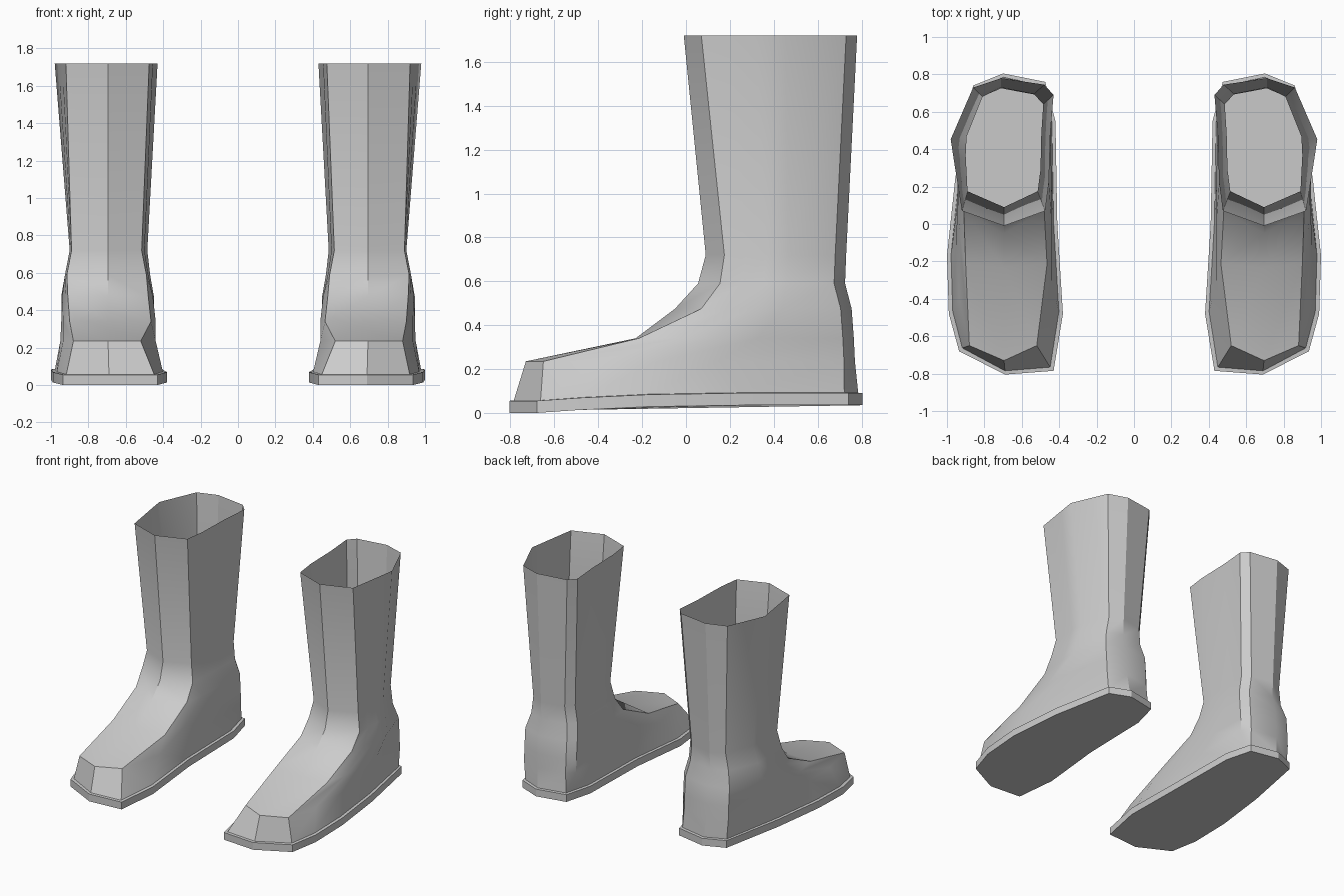
import bpy, bmesh
from math import radians

if "Cube" in bpy.data.objects:
    bpy.data.objects.remove(bpy.data.objects["Cube"])

# Sole outline of the +x boot, counter-clockwise from the toe centre
OUTLINE = [(.69, -.805), (.935, -.68), (.99, -.48), (1.0, -.17), (.955, .25), (.86, .74),
           (.70, .805), (.475, .76), (.42, .55), (.41, 0), (.38, -.48), (.43, -.785)]


def lerp(a, b, t):
    return a + (b - a) * t


def rise(y):
    """The sole lifts slightly from the ball of the foot to the heel."""
    t = min(max((y + .68) / .9, 0), 1)
    return .035 * t * (2 - t)


def sole_ring(z, sx=1.0, sy=1.0):
    return [(.69 + (x - .69) * sx, y * sy, z + rise(y)) for x, y in OUTLINE]


def upper_ring(z, front, corner, back, outer, inner):
    """Cross-section: front ridge, outer side xs, heel, inner side xs."""
    heel = back - .05
    aft = back - .09
    pts = [(.695, front)]
    pts += [(x, lerp(corner, heel, t)) for x, t in zip(outer, (0, .19, .38, .58, 1))]
    pts += [(.71, back), (inner[2] + .05, back - .035), (inner[2], aft),
            (lerp(inner[1], inner[2], .3), lerp(corner, aft, .67)),
            (inner[1], lerp(corner, aft, .25)), (inner[0], corner)]
    return [(x, y, z) for x, y in pts]


def loft(name, rings, cap_bottom=False):
    """Skin the rings, then mirror to the other foot."""
    bm = bmesh.new()
    vs = [[bm.verts.new(p) for p in r] for r in rings]
    n = len(rings[0])
    for a, b in zip(vs, vs[1:]):
        for i in range(n):
            j = (i + 1) % n
            bm.faces.new((a[i], a[j], b[j], b[i]))
    if cap_bottom:
        bm.faces.new(vs[0][::-1])
    me = bpy.data.meshes.new(name)
    bm.to_mesh(me)
    bm.free()
    ob = bpy.data.objects.new(name, me)
    bpy.context.collection.objects.link(ob)
    bpy.ops.object.select_all(action='DESELECT')
    ob.select_set(True)
    bpy.context.view_layer.objects.active = ob
    bpy.ops.object.shade_smooth_by_angle(angle=radians(30))
    ob.modifiers.new("other_foot", 'MIRROR').use_axis[0] = True
    return ob


# Soles: bottom, side wall and narrow lip
loft("boot_sole", [sole_ring(0), sole_ring(.055), sole_ring(.057, .93, .975)], True)

# Uppers: foot, instep, ankle and flared open shaft
loft("boot_upper", [
    sole_ring(.057, .93, .975),
    upper_ring(.235, -.73, -.65, .77, (.88, .935, .95, .94, .86), (.52, .44, .45)),
    upper_ring(.34, -.23, -.215, .765, (.90, .935, .945, .94, .86), (.465, .44, .45)),
    upper_ring(.475, -.05, .07, .755, (.91, .925, .94, .945, .86), (.48, .455, .45)),
    upper_ring(.59, .055, .155, .725, (.915, .92, .925, .925, .83), (.49, .48, .47)),
    upper_ring(.72, .09, .175, .73, (.89, .895, .90, .895, .81), (.515, .50, .485)),
    upper_ring(1.72, -.01, .07, .78, (.92, .94, .96, .98, .86), (.475, .455, .43)),
])
